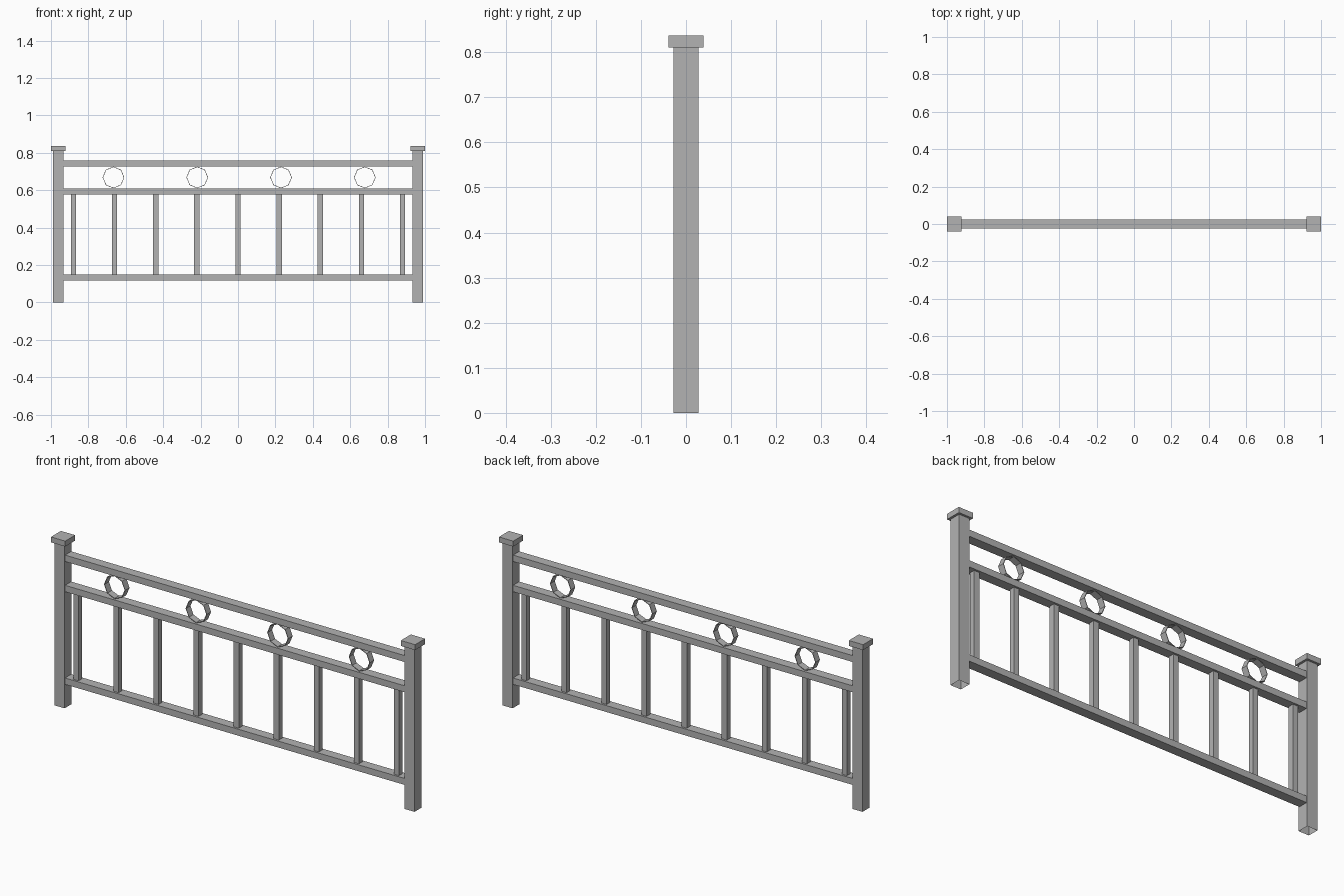
import bpy, bmesh
from math import pi
from mathutils import Matrix, Vector

if "Cube" in bpy.data.objects:
    bpy.data.objects.remove(bpy.data.objects["Cube"])

metal = bpy.data.materials.new("dark_grey_metal")
metal.diffuse_color = (0.45, 0.45, 0.45, 1)
metal.use_nodes = True
metal.node_tree.nodes["Principled BSDF"].inputs["Base Color"].default_value = metal.diffuse_color


def finish(bm, name):
    me = bpy.data.meshes.new(name)
    bm.to_mesh(me)
    bm.free()
    me.materials.append(metal)
    ob = bpy.data.objects.new(name, me)
    bpy.context.collection.objects.link(ob)
    return ob


def box(name, x0, x1, half_y, z0, z1, open_dirs=()):
    """Box, optionally without the faces that point along open_dirs."""
    bm = bmesh.new()
    bmesh.ops.create_cube(bm, size=1)
    bm.normal_update()
    gone = [f for f in bm.faces
            if any(f.normal.dot(Vector(d)) > 0.9 for d in open_dirs)]
    bmesh.ops.delete(bm, geom=gone, context='FACES')
    for v in bm.verts:
        v.co = ((x0 + x1) / 2 + v.co.x * (x1 - x0), v.co.y * 2 * half_y,
                (z0 + z1) / 2 + v.co.z * (z1 - z0))
    return finish(bm, name)


def ring(name, x, z, radius, depth, wall):
    """Thin-walled octagonal ring around the y axis."""
    bm = bmesh.new()
    m = Matrix.Translation((x, 0, z)) @ Matrix.Rotation(pi / 2, 4, 'X')
    bmesh.ops.create_cone(bm, cap_ends=False, segments=8, radius1=radius,
                          radius2=radius, depth=depth, matrix=m)
    ob = finish(bm, name)
    mod = ob.modifiers.new("wall", 'SOLIDIFY')
    mod.thickness = wall
    mod.offset = -1


# End posts (open underneath) with square caps
for side, x in (("left", -0.961), ("right", 0.961)):
    box(side + "_post", x - 0.028, x + 0.028, 0.028, 0, 0.81, [(0, 0, -1)])
    box(side + "_post_cap", x - 0.039, x + 0.039, 0.039, 0.81, 0.837)

# Horizontal rails, ends hidden against the posts
for name, z in (("bottom_rail", 0.133), ("middle_rail", 0.593), ("top_rail", 0.743)):
    box(name, -0.933, 0.933, 0.024, z - 0.016, z + 0.016, [(1, 0, 0), (-1, 0, 0)])

# Square balusters, ends hidden against the rails
for i in range(9):
    x = -0.88 + 0.22 * i
    box("baluster", x - 0.014, x + 0.014, 0.014, 0.149, 0.577, [(0, 0, 1), (0, 0, -1)])

# Thin octagonal rings between the upper rails
for i in range(4):
    ring("ring", -0.666 + 0.448 * i, 0.668, 0.058, 0.034, 0.003)
